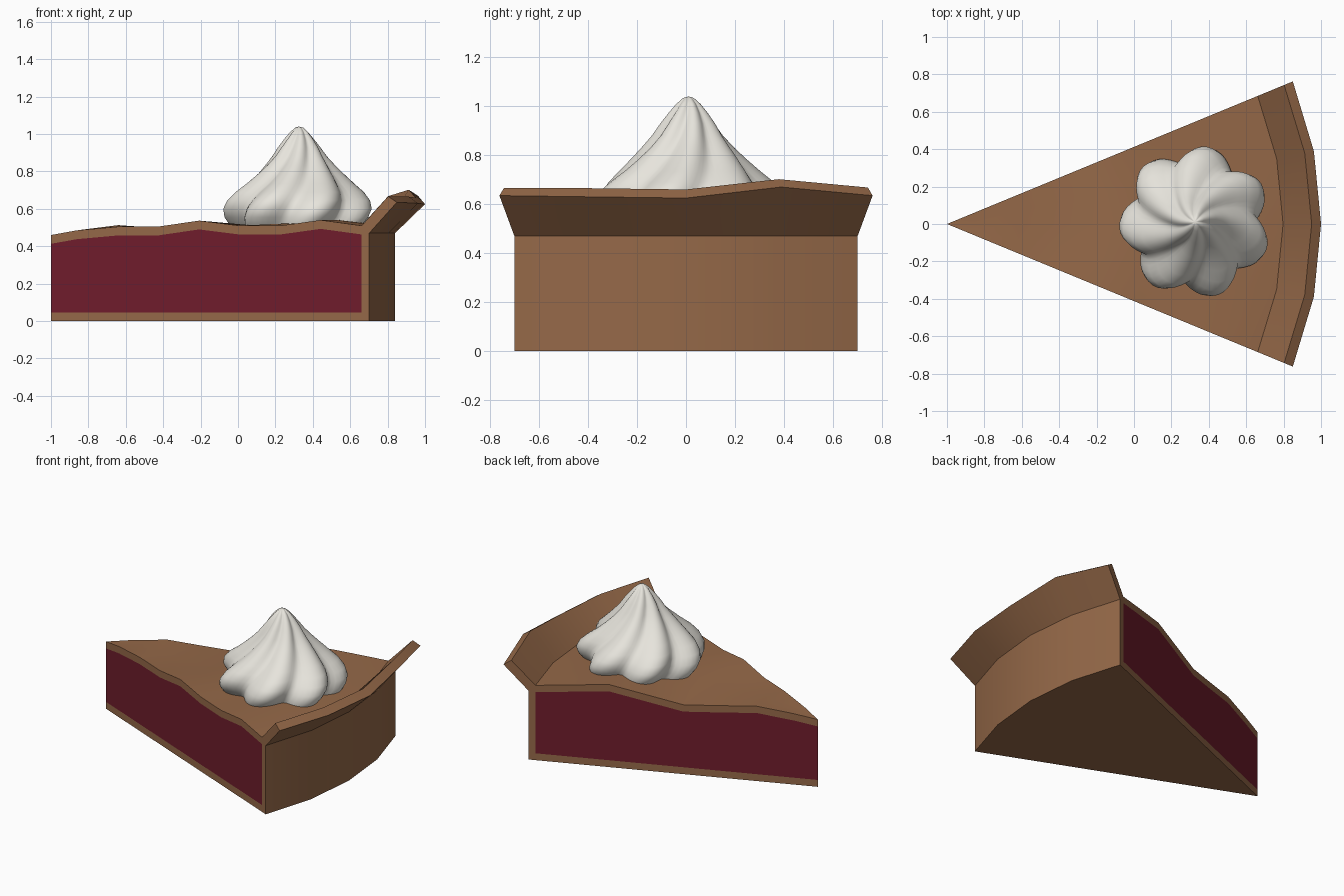
import bpy, bmesh
from math import sin, cos, pi, radians

if "Cube" in bpy.data.objects:
    bpy.data.objects.remove(bpy.data.objects["Cube"])

HALF = radians(22.4)
ANGLES = [HALF * (i / 2 - 1) for i in range(5)]


def material(name, rgb):
    m = bpy.data.materials.new(name)
    m.diffuse_color = (*rgb, 1)
    m.use_nodes = True
    m.node_tree.nodes["Principled BSDF"].inputs["Base Color"].default_value = m.diffuse_color
    return m


def finish(name, bm, mat, angle):
    bmesh.ops.remove_doubles(bm, verts=bm.verts, dist=1e-4)
    bmesh.ops.dissolve_degenerate(bm, edges=bm.edges, dist=1e-5)
    bmesh.ops.recalc_face_normals(bm, faces=bm.faces)
    me = bpy.data.meshes.new(name)
    bm.to_mesh(me)
    bm.free()
    me.materials.append(mat)
    ob = bpy.data.objects.new(name, me)
    bpy.context.collection.objects.link(ob)
    bpy.ops.object.select_all(action='DESELECT')
    bpy.context.view_layer.objects.active = ob
    ob.select_set(True)
    bpy.ops.object.shade_smooth_by_angle(angle=radians(angle))
    return ob


def polar(r, a, z):
    return (r * cos(a) - 1, r * sin(a), z)


# Wavy lid heights from the tip to the rim, along the front and back cuts
RADII = [0, .15, .39, .62, .857, 1.09, 1.327, 1.56, 1.797]
FRONT = [.46, .485, .505, .505, .537, .51, .51, .54, .51]
BACK = [.46, .485, .513, .493, .475, .52, .565, .54, .512]
RIM_IN = [.667, .665, .66, .702, .668]
RIM_OUT = [.635, .63, .625, .67, .635]
SKIN = .047


def lid(i):
    t = i / 4
    return [f * (1 - t) + b * t for f, b in zip(FRONT, BACK)]


# Crust: lid, flared rim, outer wall, base and the two cut edges
bm = bmesh.new()
columns = []
for i, a in enumerate(ANGLES):
    prof = list(zip(RADII, lid(i)))
    prof += [(1.95, RIM_IN[i]), (2.0, RIM_OUT[i]), (1.84, .47), (1.84, 0), (0, 0)]
    columns.append([bm.verts.new(polar(r, a, z)) for r, z in prof])
for c, d in zip(columns, columns[1:]):
    for j in range(len(c) - 1):
        bm.faces.new((c[j], c[j + 1], d[j + 1], d[j]))
for i in (0, 4):
    inner = [(0, SKIN), (RADII[-1], SKIN)]
    inner += [(r, z - SKIN) for r, z in reversed(list(zip(RADII, lid(i))))]
    bm.faces.new(columns[i] + [bm.verts.new(polar(r, ANGLES[i], z)) for r, z in inner])
finish("crust", bm, material("baked_crust", (.30, .14, .065)), 30)

# Filling: berry panels on both cuts
bm = bmesh.new()
for i in (0, 4):
    prof = [(0, SKIN), (RADII[-1], SKIN)]
    prof += [(r, z - SKIN) for r, z in reversed(list(zip(RADII, lid(i))))]
    f = bm.faces.new([bm.verts.new(polar(r, ANGLES[i], z)) for r, z in prof])
    f.normal_update()
    if (f.normal.y > 0) != (i == 4):
        f.normal_flip()
finish("berry_filling", bm, material("berry", (.16, .012, .025)), 30)

# Whipped cream: seven-lobed twisted swirl (radius, height)
SWIRL = [(.34, .47), (.375, .515), (.40, .555), (.408, .60), (.39, .645), (.35, .69),
         (.295, .735), (.24, .785), (.19, .835), (.15, .88), (.115, .93), (.08, .975),
         (.05, 1.01), (.022, 1.034)]
N = 84
bm = bmesh.new()
rings = []
for r, z in SWIRL:
    twist = radians(24.5) + radians(55) * (z - .55) / .49
    ring = []
    for k in range(N):
        a = 2 * pi * k / N
        lobe = abs(cos(3.5 * (a - twist))) ** 1.3
        rr = r * (.80 + .20 * lobe)
        ring.append(bm.verts.new((.328 + rr * cos(a), .01 + rr * sin(a), z)))
    rings.append(ring)
for p, q in zip(rings, rings[1:]):
    for k in range(N):
        n = (k + 1) % N
        bm.faces.new((p[k], p[n], q[n], q[k]))
tip = bm.verts.new((.325, .01, 1.04))
for k in range(N):
    bm.faces.new((rings[-1][k], rings[-1][(k + 1) % N], tip))
bm.faces.new(rings[0][::-1])
finish("whipped_cream", bm, material("cream", (.80, .78, .72)), 50)
